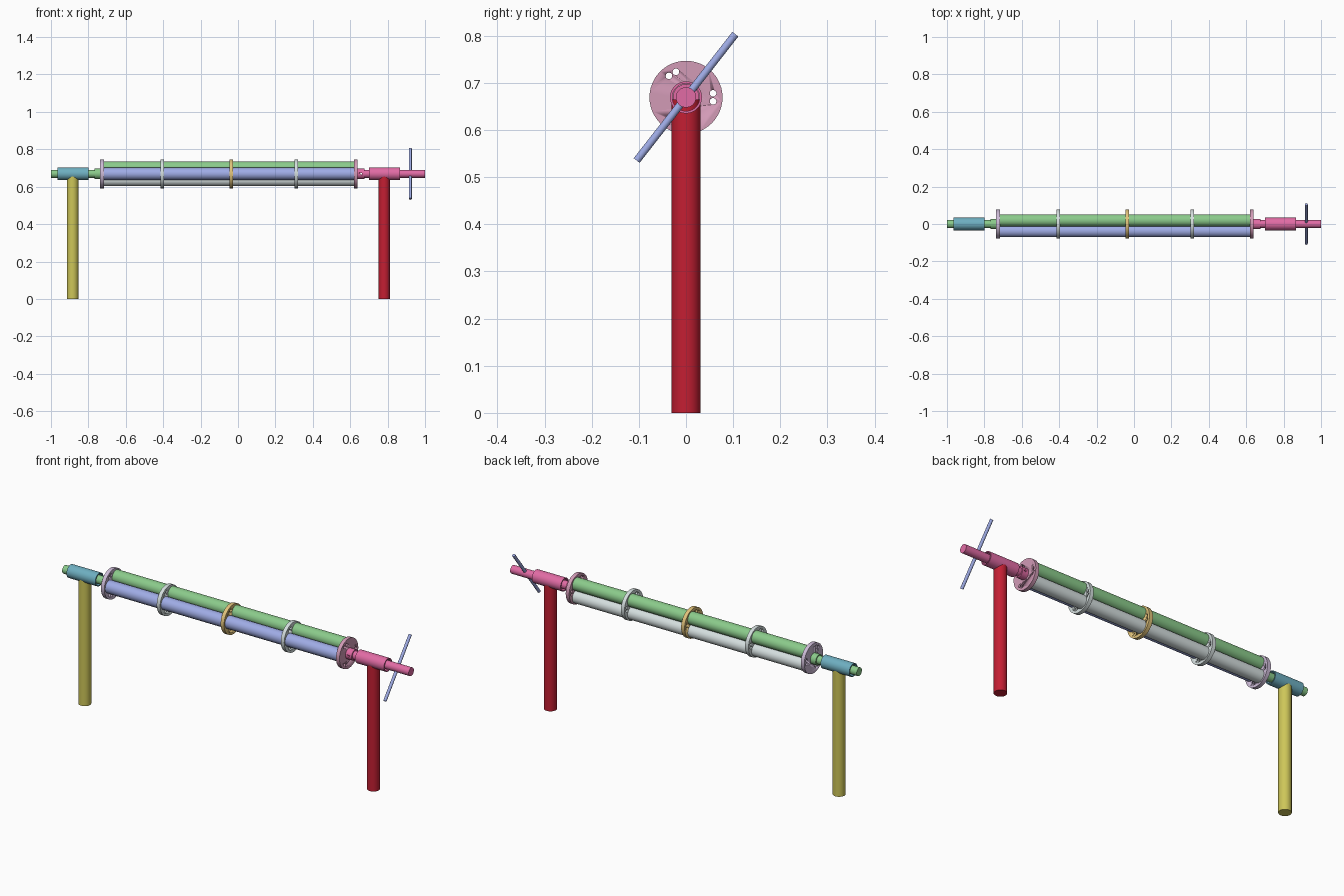
import bpy, bmesh
from math import cos, sin, pi, radians
from mathutils import Matrix, Vector

cube = bpy.data.objects.get("Cube")
if cube:
    bpy.data.objects.remove(cube, do_unlink=True)

AXIS_Z = 0.669
SEG = 48


def material(name, srgb):
    color = [c ** 2.2 for c in srgb] + [1.0]
    m = bpy.data.materials.new(name)
    m.use_nodes = True
    m.diffuse_color = color
    m.node_tree.nodes["Principled BSDF"].inputs["Base Color"].default_value = color
    return m


yellow = material("yellow", (0.80, 0.77, 0.35))
red = material("red", (0.76, 0.14, 0.21))
pink = material("pink", (0.88, 0.42, 0.64))
teal = material("teal", (0.43, 0.68, 0.75))
green = material("green", (0.54, 0.79, 0.54))
blue = material("blue", (0.62, 0.67, 0.90))
silver = material("silver", (0.83, 0.87, 0.87))
lilac = material("lilac", (0.80, 0.73, 0.84))
rose = material("rose", (0.82, 0.60, 0.71))
gold = material("gold", (0.88, 0.76, 0.48))


def finish(bm, name, mat):
    bmesh.ops.recalc_face_normals(bm, faces=bm.faces)
    mesh = bpy.data.meshes.new(name)
    bm.to_mesh(mesh)
    bm.free()
    obj = bpy.data.objects.new(name, mesh)
    bpy.context.collection.objects.link(obj)
    if mat:
        mesh.materials.append(mat)
    bpy.ops.object.select_all(action="DESELECT")
    obj.select_set(True)
    bpy.context.view_layer.objects.active = obj
    bpy.ops.object.shade_smooth_by_angle(angle=radians(35))
    return obj


def add_rod(bm, start, end, radius, seg=SEG):
    a, b = Vector(start), Vector(end)
    turn = (b - a).to_track_quat("Z", "Y").to_matrix().to_4x4()
    bmesh.ops.create_cone(bm, cap_ends=True, segments=seg, radius1=radius, radius2=radius,
                          depth=(b - a).length, matrix=Matrix.Translation((a + b) / 2) @ turn)


def rod(name, mat, start, end, radius):
    bm = bmesh.new()
    add_rod(bm, start, end, radius)
    return finish(bm, name, mat)


def turned(name, mat, profile, closed=False):
    """Turn an (x, radius) profile about the main axis."""
    bm = bmesh.new()
    rings = [[bm.verts.new((x, r * cos(2 * pi * i / SEG), AXIS_Z + r * sin(2 * pi * i / SEG)))
              for i in range(SEG)] for x, r in profile]
    pairs = list(zip(rings, rings[1:]))
    if closed:
        pairs.append((rings[-1], rings[0]))
    else:
        bm.faces.new(rings[0])
        bm.faces.new(rings[-1])
    for a, b in pairs:
        for i in range(SEG):
            j = (i + 1) % SEG
            bm.faces.new((a[i], a[j], b[j], b[i]))
    return finish(bm, name, mat)


def around(x, angle, r):
    return (x, r * cos(radians(angle)), AXIS_Z + r * sin(radians(angle)))


def cut(obj, cutter):
    mod = obj.modifiers.new("holes", "BOOLEAN")
    mod.operation = "DIFFERENCE"
    mod.solver = "EXACT"
    mod.object = cutter
    bpy.context.view_layer.objects.active = obj
    bpy.ops.object.modifier_apply(modifier=mod.name)


# Three long tubes packed around the axis
for name, mat, angle in (("upper_tube", green, 60), ("front_tube", blue, 180),
                         ("lower_tube", silver, 300)):
    rod(name, mat, around(-0.725, angle, 0.038), around(0.625, angle, 0.038), 0.0328)

# Clamping discs with three pairs of bolt holes
bm = bmesh.new()
for base in (0, 120, 240):
    for offset in (-8.5, 8.5):
        add_rod(bm, around(-0.9, base + offset, 0.058), around(0.9, base + offset, 0.058), 0.007, 20)
holes = finish(bm, "hole_cutter", None)
holes.hide_render = True
for name, mat, x in (("right_end_disc", lilac, -0.727), ("right_spacer_disc", silver, -0.405),
                     ("middle_disc", gold, -0.036), ("left_spacer_disc", silver, 0.311),
                     ("left_end_disc", rose, 0.63)):
    cut(turned(name, mat, [(x - 0.01, 0.0775), (x + 0.01, 0.0775)]), holes)
bpy.data.objects.remove(holes, do_unlink=True)

# Stepped end shafts
turned("right_shaft", green, [(-1.0, 0.0215), (-0.768, 0.0215), (-0.768, 0.028), (-0.73, 0.028)])
left_shaft = turned("left_shaft", pink, [(0.635, 0.028), (0.675, 0.028), (0.675, 0.0215), (1.0, 0.0215)])

# Cross-pin holes in the left collar
bm = bmesh.new()
add_rod(bm, (0.658, -0.1, AXIS_Z), (0.658, 0.1, AXIS_Z), 0.005, 16)
pin = finish(bm, "pin_cutter", None)
pin.hide_render = True
cut(left_shaft, pin)
bpy.data.objects.remove(pin, do_unlink=True)

# Bearing sleeves on their legs
for side, sleeve_mat, leg_mat, x0, x1, leg_x in (
        ("right", teal, yellow, -0.966, -0.80, -0.884),
        ("left", pink, red, 0.70, 0.866, 0.782)):
    turned(side + "_bearing_sleeve", sleeve_mat,
           [(x0, 0.034), (x1, 0.034), (x1, 0.029), (x0, 0.029)], closed=True)
    rod(side + "_leg", leg_mat, (leg_x, 0, 0), (leg_x, 0, AXIS_Z - 0.004), 0.0305)

# Slanted turning handle through the left shaft
rod("turning_handle", blue, around(0.921, 52, -0.17), around(0.921, 52, 0.17), 0.008)
